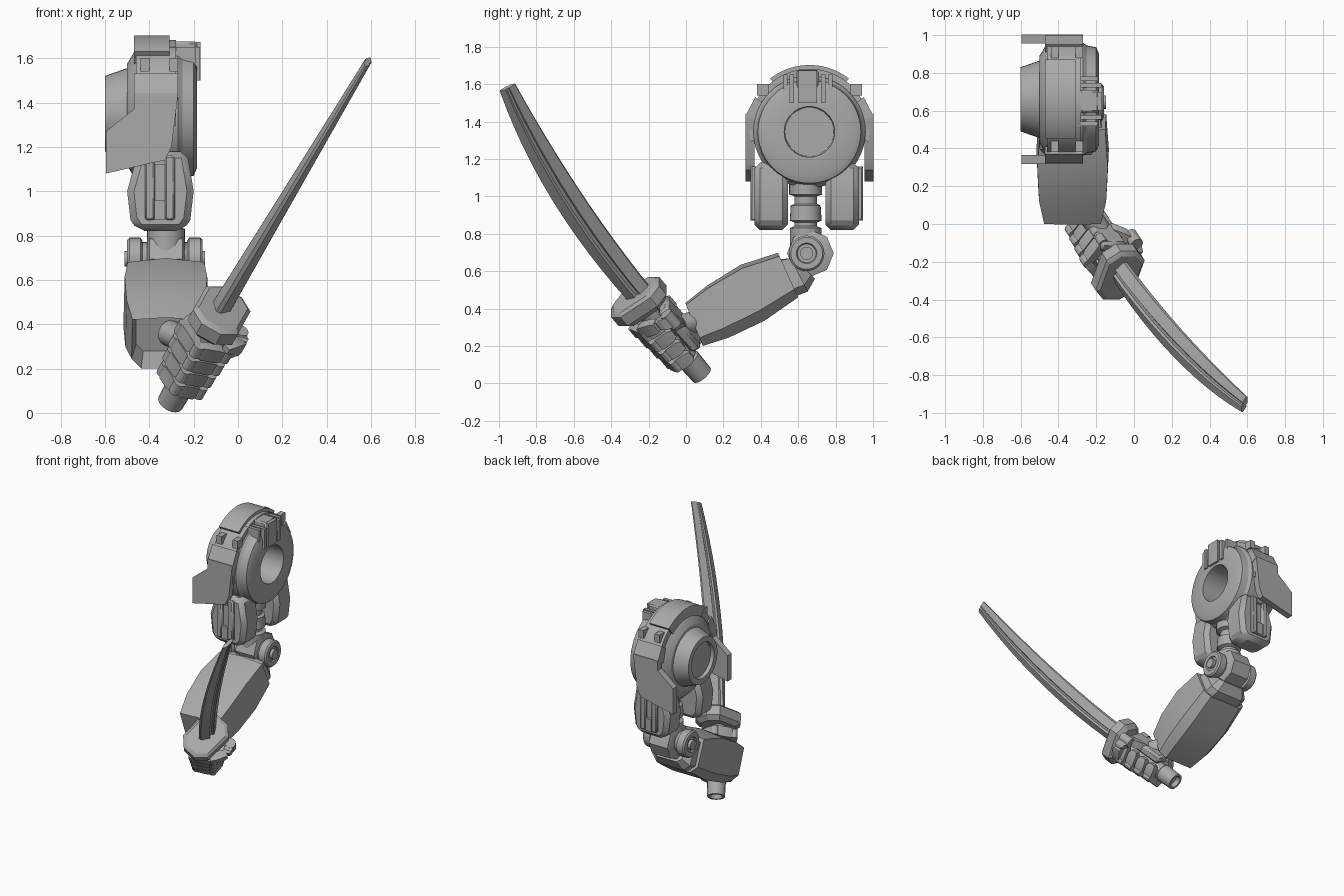
import bpy, bmesh, math
from mathutils import Vector, Matrix

if "Cube" in bpy.data.objects:
    bpy.data.objects.remove(bpy.data.objects["Cube"])

GREY = bpy.data.materials.new("armour_grey")
GREY.use_nodes = True
GREY.diffuse_color = (0.4, 0.4, 0.4, 1)
GREY.node_tree.nodes["Principled BSDF"].inputs["Base Color"].default_value = (0.4, 0.4, 0.4, 1)
made = []


def finish(name, bm, matrix=None, bevel=0):
    if matrix:
        bm.transform(matrix)
    bmesh.ops.recalc_face_normals(bm, faces=bm.faces)
    mesh = bpy.data.meshes.new(name)
    bm.to_mesh(mesh)
    bm.free()
    mesh.materials.append(GREY)
    ob = bpy.data.objects.new(name, mesh)
    bpy.context.collection.objects.link(ob)
    if bevel:
        mod = ob.modifiers.new("bevel", "BEVEL")
        mod.width, mod.segments, mod.limit_method = bevel, 1, "ANGLE"
    made.append(ob)
    return ob


def loft(rings, closed=False, caps=True):
    """Skin a list of equal rings of points."""
    bm = bmesh.new()
    rows = [[bm.verts.new(p) for p in ring] for ring in rings]
    n = len(rows[0])
    pairs = list(zip(rows, rows[1:])) + ([(rows[-1], rows[0])] if closed else [])
    for a, b in pairs:
        for i in range(n):
            j = (i + 1) % n
            bm.faces.new((a[i], a[j], b[j], b[i]))
    if caps and not closed:
        bm.faces.new(rows[0])
        bm.faces.new(rows[-1])
    return bm


def box(name, lo, hi, matrix=None, bevel=0):
    lo, hi = Vector(lo), Vector(hi)
    bm = bmesh.new()
    bmesh.ops.create_cube(bm, size=1)
    for v in bm.verts:
        v.co = Vector(v.co[i] * (hi[i] - lo[i]) + (lo[i] + hi[i]) / 2 for i in range(3))
    return finish(name, bm, matrix, bevel)


def lathe(name, profile, matrix, segs=40):
    """Turn (height, radius) points about the local z axis."""
    rings = [[(r * math.cos(a), r * math.sin(a), h)
              for a in (i * math.tau / segs for i in range(segs))] for h, r in profile]
    return finish(name, loft(rings), matrix)


def x_axis(y, z):
    """Local z turned onto world x, through (y, z)."""
    return Matrix.Translation((0, y, z)) @ Matrix(((0, 0, 1), (1, 0, 0), (0, 1, 0))).to_4x4()


def prism_y(name, outline, y0, y1, bevel=0):
    return finish(name, loft([[(x, y, z) for x, z in outline] for y in (y0, y1)]), None, bevel)


def arc_band(name, x0, x1, r0, r1, a0, a1, y, z, steps=24):
    rings = []
    for i in range(steps + 1):
        a = math.radians(a0 + (a1 - a0) * i / steps)
        rings.append([(x, y + r * math.cos(a), z + r * math.sin(a))
                      for x, r in ((x0, r0), (x0, r1), (x1, r1), (x1, r0))])
    return finish(name, loft(rings))


def frame(origin, direction):
    """Local x across the blade width, y through its thickness, z along it."""
    d = Vector(direction).normalized()
    w = Vector((0, -1, 0))
    w = (w - d * w.dot(d)).normalized()
    rot = Matrix((w, w.cross(d) * -1, d)).transposed()
    return Matrix.Translation(origin) @ rot.to_4x4()


def rod(name, a, b, r, segs=16):
    a, b = Vector(a), Vector(b)
    return lathe(name, [(0, r), ((b - a).length, r)], frame(a, b - a), segs)


# Shoulder
SY, SZ = 0.66, 1.36
lathe("shoulder_drum", [(-0.5, 0.1), (-0.5, 0.23), (-0.47, 0.28), (-0.45, 0.3), (-0.27, 0.3),
      (-0.25, 0.285), (-0.2, 0.275), (-0.185, 0.24), (-0.185, 0.135), (-0.42, 0.13)],
      x_axis(SY, SZ - 0.015), 48)
lathe("shoulder_cone", [(-0.48, 0.21), (-0.5, 0.205), (-0.6, 0.17), (-0.6, 0.13), (-0.575, 0.125)],
      x_axis(SY, SZ - 0.01))
arc_band("shoulder_band", -0.46, -0.28, 0.27, 0.322, -12, 192, SY, SZ)
arc_band("shoulder_crest", -0.47, -0.31, 0.27, 0.342, 52, 128, SY, SZ)
FLANGE = [(-0.47, 1.44), (-0.47, 1.37), (-0.595, 1.27), (-0.595, 1.08),
          (-0.33, 1.14), (-0.3, 1.2), (-0.27, 1.44)]
UPPER = [(-0.45, 1.18), (-0.5, 1.0), (-0.485, 0.87), (-0.45, 0.82),
         (-0.25, 0.82), (-0.215, 0.87), (-0.2, 1.0), (-0.23, 1.18)]
MIDY = 0.645
for s, side in ((-1, "front"), (1, "back")):
    prism_y(side + "_flange", FLANGE, SY + s * 0.295, SY + s * 0.342)
    # Sloped shoulder lugs joining the flange to the band
    finish(side + "_lug", loft([[(x, SY + s * y, z) for y, z in
           ((0.27, 1.4), (0.342, 1.43), (0.29, 1.53), (0.25, 1.5))] for x in (-0.47, -0.27)]))
    for x in (-0.42, -0.29):
        box(side + "_clip", (x - 0.02, SY + s * 0.25 - 0.03, 1.54),
            (x + 0.02, SY + s * 0.25 + 0.03, 1.6))
    # Upper arm shells with a slotted outer strip
    prism_y(side + "_arm_shell", UPPER, MIDY + s * 0.1, MIDY + s * 0.28, 0.03)
    y0, y1 = sorted((MIDY + s * 0.27, MIDY + s * 0.3))
    box(side + "_strip_a", (-0.42, y0, 0.87), (-0.375, y1, 1.16), None, 0.008)
    box(side + "_strip_b", (-0.33, y0, 0.87), (-0.285, y1, 1.16), None, 0.008)
    box(side + "_strip_top", (-0.376, y0, 1.12), (-0.329, y1, 1.16))
    box(side + "_strip_bottom", (-0.376, y0, 0.87), (-0.329, y1, 0.96))
    # Vent ribs beside the top block
    for k in (0.085, 0.12):
        box(side + "_vent_rib", (-0.31, SY - 0.01 + s * k - 0.012, 1.5),
            (-0.19 + (0.12 - k) * 0.5, SY - 0.01 + s * k + 0.012, 1.65))
box("vent_block", (-0.31, 0.59, 1.5), (-0.185, 0.71, 1.675), None, 0.01)
box("vent_plate", (-0.3, 0.53, 1.5), (-0.2, 0.77, 1.61))
box("vent_lip", (-0.2, 0.6, 1.5), (-0.17, 0.7, 1.672))

# Piston column in the upper arm
lathe("arm_piston", [(0.72, 0.085), (0.83, 0.085), (0.84, 0.06), (0.86, 0.06), (0.87, 0.085),
      (0.95, 0.08), (0.96, 0.06), (1.0, 0.06), (1.01, 0.088), (1.12, 0.088)],
      Matrix.Translation((-0.325, 0.64, 0)), 28)
box("arm_bridge", (-0.41, 0.5, 1.08), (-0.24, 0.8, 1.16))

# Elbow
EY, EZ = 0.645, 0.695
lathe("elbow_hub", [(-0.46, 0.075), (-0.19, 0.075)], x_axis(EY, EZ), 24)
lathe("elbow_bracket", [(-0.41, 0.1), (-0.4, 0.125), (-0.25, 0.125), (-0.24, 0.1)],
      x_axis(EY + 0.02, EZ), 8)
for s, side in ((-1, "right"), (1, "left")):
    prof = [(0.1, 0.08), (0.11, 0.095), (0.16, 0.095), (0.17, 0.085),
            (0.17, 0.055), (0.16, 0.05), (0.16, 0.035), (0.182, 0.035)]
    lathe(side + "_elbow_disc", [(-0.33 + s * h, r) for h, r in prof], x_axis(EY, EZ), 32)


# Forearm shell, lofted from wrist to elbow with a hollow wrist end
def arm_ring(top, bottom, half, crown):
    t, b = Vector((0, *top)), Vector((0, *bottom))
    up = (t - b).normalized()
    cx = Vector((-0.325, 0, 0))
    pts = [(-0.72, b), (-1, b.lerp(t, 0.2)), (-0.97, t), (0, t + up * crown),
           (0.97, t), (1, b.lerp(t, 0.2)), (0.72, b)]
    return [cx + p + Vector((k * half, 0, 0)) for k, p in pts]


bm = loft([arm_ring((0.0, 0.42), (0.09, 0.2), 0.155, 0.01),
           arm_ring((0.12, 0.51), (0.23, 0.245), 0.183, 0.015),
           arm_ring((0.3, 0.615), (0.42, 0.335), 0.192, 0.02),
           arm_ring((0.5, 0.68), (0.6, 0.46), 0.178, 0.02)])
bm.faces.ensure_lookup_table()
cap = [f for f in bm.faces if len(f.verts) == 7 and f.calc_center_median().y < 0.2]
bmesh.ops.recalc_face_normals(bm, faces=bm.faces)
bmesh.ops.inset_region(bm, faces=cap, thickness=0.022)
bmesh.ops.translate(bm, verts=cap[0].verts, vec=(0, 0.12, 0.06))
finish("forearm_shell", bm)
finish("forearm_collar", loft([arm_ring((0.48, 0.65), (0.57, 0.46), 0.16, 0.01),
                               arm_ring((0.56, 0.67), (0.65, 0.49), 0.15, 0.0),
                               arm_ring((0.59, 0.66), (0.69, 0.56), 0.11, 0.0)]))

# Sword grip, pommel and guard
HILT = frame((-0.305, 0.085, 0.045), (0.39, -0.6, 0.7))
lathe("sword_grip", [(0.03, 0.035), (0.0, 0.045), (0.0, 0.06), (0.12, 0.064), (0.13, 0.055),
      (0.5, 0.055), (0.6, 0.06)], HILT, 16)
GUARD = [(0.16, 0.05), (0.1, 0.115), (-0.1, 0.115), (-0.16, 0.05),
         (-0.16, -0.05), (-0.1, -0.115), (0.1, -0.115), (0.16, -0.05)]
finish("sword_guard", loft([[(w * k, t * k, h) for w, t in GUARD]
       for h, k in ((0.5, 0.8), (0.53, 1), (0.595, 1), (0.61, 0.85))]), HILT)

# Curved blade with a central groove on both faces
half = [(1, 0.25), (0.25, 1), (0.12, 0.7), (-0.12, 0.7), (-0.25, 1), (-1, 0.25)]
section = half + [(w, -t) for w, t in reversed(half)]
base, tip = Vector((-0.085, -0.235, 0.46)), Vector((0.585, -0.955, 1.583))
bf = frame(base, tip - base)
length = (tip - base).length
rings = []
for i in range(13):
    u = i / 12
    bow = 0.2 * u * (1 - u)
    width = 0.07 + 0.04 * u * (1 - u) - 0.024 * u ** 3
    thick = 0.045 - 0.029 * u
    rings.append([(bow + w * width, t * thick, u * length) for w, t in section])
finish("sword_blade", loft(rings), bf)


# Hand: palm, four curled fingers and a thumb, in the grip frame
def around(angle, r, h):
    a = math.radians(angle)
    return Vector((r * math.cos(a), r * math.sin(a), h))


def phalanx(name, a, b, width, depth):
    """Tapered finger plate from a to b, lying round the grip."""
    along = (b - a).normalized()
    out = along.cross(Vector((0, 0, 1))).normalized()
    m = Matrix((along, out, Vector((0, 0, 1)))).transposed().to_4x4()
    m.translation = (a + b) / 2
    span = (b - a).length / 2
    ring = [[(x, y * k * depth, z * k * width) for y, z in ((-1, -1), (1, -1), (1, 1), (-1, 1))]
            for x, k in ((-span, 0.8), (-span * 0.6, 1), (span * 0.5, 1), (span, 0.65))]
    finish(name, loft(ring), HILT @ m)


box("palm", (-0.12, -0.09, 0.16), (-0.055, 0.06, 0.47), HILT, 0.015)
for n, h in enumerate((0.17, 0.255, 0.34, 0.425)):
    r = 0.1 + 0.008 * n
    joints = [around(a, r, h) for a in (-145, -75, -5, 65, 125)]
    for k, (a, b) in enumerate(zip(joints, joints[1:])):
        phalanx("finger_%d_part_%d" % (n + 1, k + 1), a, b, 0.036, 0.024)
    for k, j in enumerate(joints[:-1]):
        ends = [HILT @ (j + Vector((0, 0, z))) for z in (-0.03, 0.03)]
        rod("finger_%d_knuckle_%d" % (n + 1, k + 1), *ends, 0.027, 12)
thumb = [Vector(p) for p in ((-0.1, 0.03, 0.33), (-0.11, 0.12, 0.42),
                             (-0.04, 0.15, 0.45), (0.07, 0.1, 0.46))]
for k, (a, b) in enumerate(zip(thumb, thumb[1:])):
    phalanx("thumb_part_%d" % (k + 1), a, b, 0.035, 0.028)
rod("thumb_knuckle", HILT @ Vector((-0.11, 0.12, 0.38)), HILT @ Vector((-0.11, 0.12, 0.47)), 0.035)
rod("wrist", HILT @ Vector((-0.08, -0.02, 0.3)), (-0.31, 0.16, 0.36), 0.06)

# Smooth round parts, keep hard edges
bpy.ops.object.select_all(action="DESELECT")
for ob in made:
    ob.select_set(True)
bpy.context.view_layer.objects.active = made[0]
bpy.ops.object.shade_smooth_by_angle(angle=math.radians(25))
